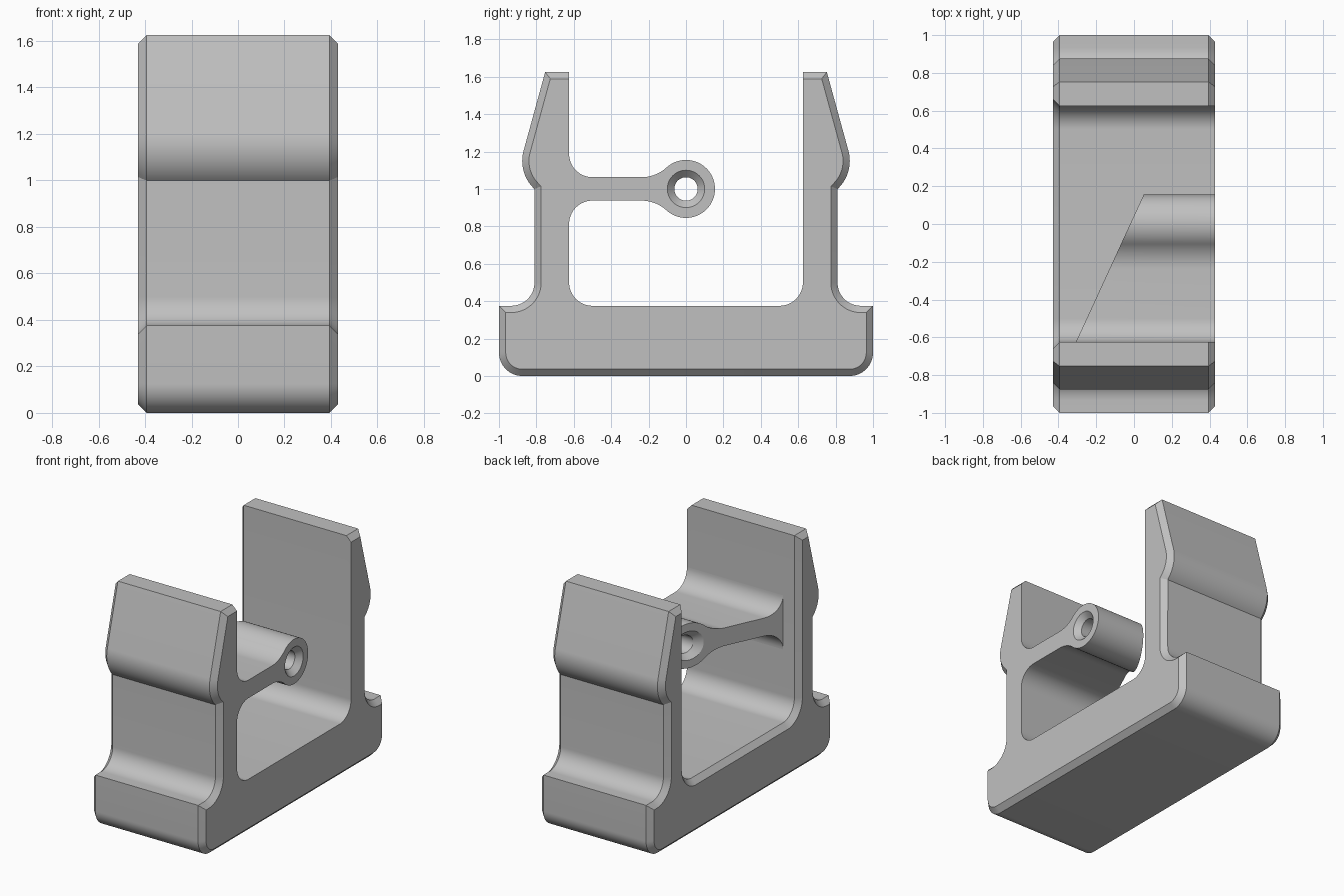
import bpy, bmesh
from math import cos, sin, radians, sqrt, degrees, atan2
from mathutils import Vector

if "Cube" in bpy.data.objects:
    bpy.data.objects.remove(bpy.data.objects["Cube"], do_unlink=True)

HALF_W, CHAMFER, FILLET = 0.43, 0.036, 0.125

grey = bpy.data.materials.new("plain grey")
grey.use_nodes = True
colour = (0.53, 0.53, 0.53, 1)
grey.diffuse_color = colour
grey.node_tree.nodes["Principled BSDF"].inputs["Base Color"].default_value = colour


def arc(cy, cz, r, a0, a1, n=16):
    """Points (y, z) along an arc, angles in degrees."""
    angles = [radians(a0 + (a1 - a0) * i / n) for i in range(n + 1)]
    return [Vector((cy + r * cos(a), cz + r * sin(a))) for a in angles]


def inset(profile, distance):
    """Move every edge inward by distance(p, q), with mitred corners."""
    def edge(p, q):
        d = (q - p).normalized()
        return Vector((d.y, -d.x)), distance(p, q)
    result = []
    for i, p in enumerate(profile):
        n1, d1 = edge(profile[i - 1], p)
        n2, d2 = edge(p, profile[(i + 1) % len(profile)])
        det = n1.x * n2.y - n1.y * n2.x
        if abs(det) < 1e-4:
            result.append(p - n1 * d1)
        else:
            result.append(p + Vector((d2 * n1.y - d1 * n2.y, d1 * n2.x - d2 * n1.x)) / det)
    return result


def loft(name, rings):
    """Solid through a row of equal-sized rings of 3D points."""
    bm = bmesh.new()
    loops = [[bm.verts.new(p) for p in ring] for ring in rings]
    for a, b in zip(loops, loops[1:]):
        for i in range(len(a)):
            bm.faces.new((a[i - 1], a[i], b[i], b[i - 1]))
    bm.faces.new(loops[0])
    bm.faces.new(loops[-1])
    bmesh.ops.remove_doubles(bm, verts=bm.verts, dist=1e-5)
    bmesh.ops.recalc_face_normals(bm, faces=bm.faces)
    mesh = bpy.data.meshes.new(name)
    bm.to_mesh(mesh)
    bm.free()
    mesh.materials.append(grey)
    obj = bpy.data.objects.new(name, mesh)
    bpy.context.collection.objects.link(obj)
    return obj


def select(obj):
    bpy.ops.object.select_all(action='DESELECT')
    obj.select_set(True)
    bpy.context.view_layer.objects.active = obj


def at_x(x, points):
    return [(x, p.x, p.y) for p in points]


# U-shaped bracket: base, ledges, walls with swollen, tapering tops
half = (arc(0.875, FILLET, FILLET, -90, 0)
        + [Vector((1, 0.375))]
        + arc(0.935, 0.5, FILLET, 270, 180)
        + arc(0.67, 1.15, 0.2056, -47, 15)
        + [Vector((0.753, 1.625)), Vector((0.625, 1.625))]
        + arc(0.5, 0.5, FILLET, 0, -90))
outline = half + [Vector((-p.x, p.y)) for p in reversed(half)]


def outer_only(p, q):
    inner = max(abs(p.x), abs(q.x)) < 0.626 and min(p.y, q.y) > 0.3
    return 0 if inner else CHAMFER


bracket = loft("bracket", [
    at_x(-HALF_W, inset(outline, lambda p, q: CHAMFER)),
    at_x(CHAMFER - HALF_W, outline),
    at_x(HALF_W - CHAMFER, outline),
    at_x(HALF_W, inset(outline, outer_only))])


# Arm with a round boss, one end cut on a slant
def slant(y):
    return -0.02 + 0.46 * y


BOSS, FLARE, THICK = 0.155, 0.2, 0.0625
flare_y = -sqrt((BOSS + FLARE) ** 2 - (THICK + FLARE) ** 2)
turn = degrees(atan2(THICK + FLARE, -flare_y))
arm_outline = (arc(-0.5, 1 - THICK - FILLET, FILLET, 180, 90)
               + arc(flare_y, 1 - THICK - FLARE, FLARE, 90, turn)
               + arc(0, 1, BOSS, turn - 180, 180 - turn, 48)[1:-1]
               + arc(flare_y, 1 + THICK + FLARE, FLARE, -turn, -90)
               + arc(-0.5, 1 + THICK + FILLET, FILLET, 270, 180))
arm = loft("arm", [[(slant(p.x), p.x, p.y) for p in arm_outline],
                   at_x(HALF_W, arm_outline)])

# Countersunk hole through the boss
HOLE, SINK = 0.0625, 0.0375


def circle(r):
    return arc(0, 1, r, 0, 360, 48)[:-1]


def slanted(r, dx):
    return [(slant(p.x) + dx, p.x, p.y) for p in circle(r)]


cutter = loft("hole_cutter", [
    slanted(HOLE + SINK + 0.01, -0.01), slanted(HOLE, SINK),
    at_x(HALF_W - SINK, circle(HOLE)),
    at_x(HALF_W + 0.01, circle(HOLE + SINK + 0.01))])
cutter.hide_render = True
cut = arm.modifiers.new("hole", 'BOOLEAN')
cut.operation = 'DIFFERENCE'
cut.solver = 'EXACT'
cut.object = cutter
select(arm)
bpy.ops.object.modifier_apply(modifier=cut.name)
bpy.data.objects.remove(cutter, do_unlink=True)

for obj in (bracket, arm):
    select(obj)
    bpy.ops.object.shade_smooth_by_angle(angle=radians(25))
